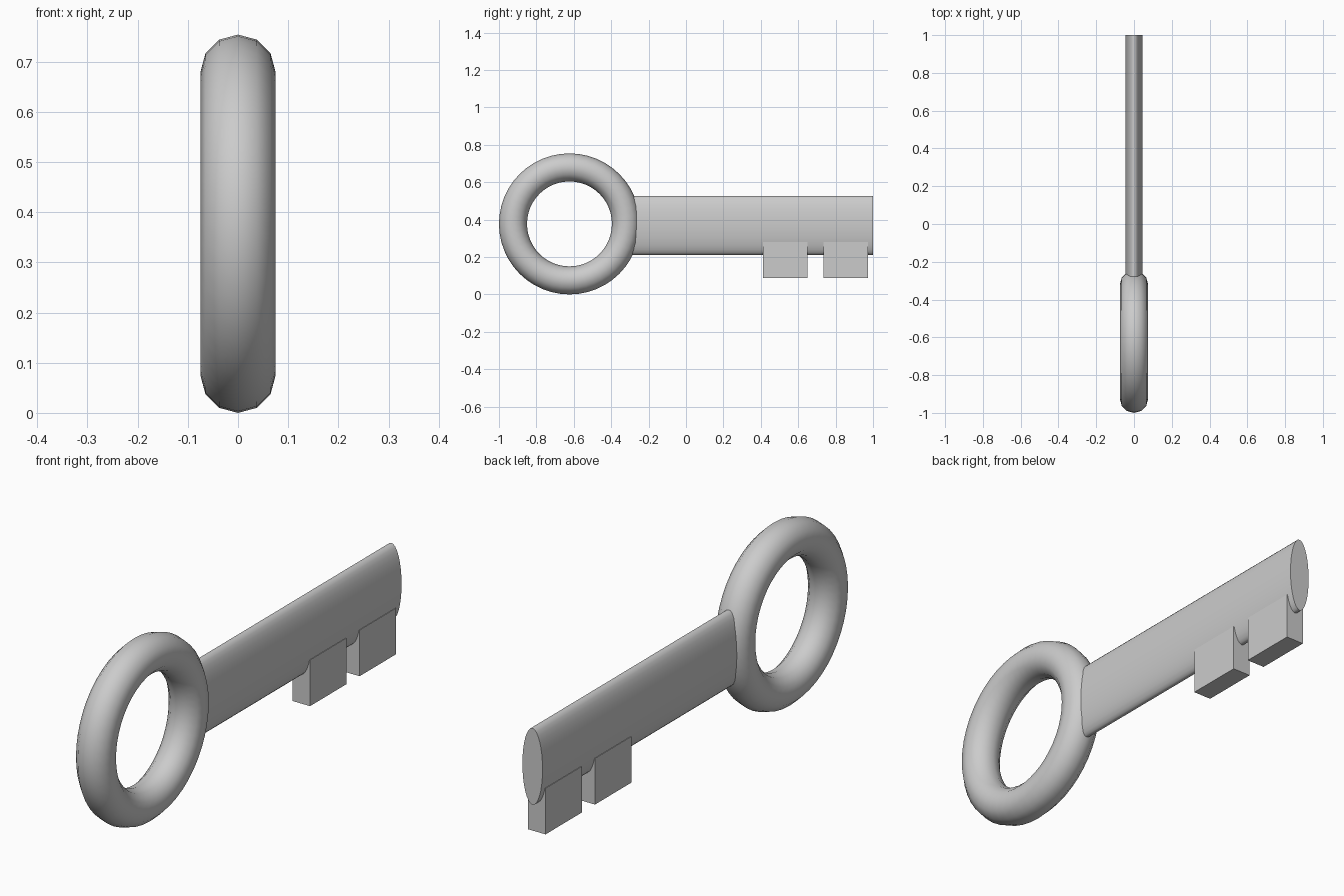
import bpy
from math import pi, radians

if "Cube" in bpy.data.objects:
    bpy.data.objects.remove(bpy.data.objects["Cube"])

MID_Z = 0.377


def smooth(obj, name, angle=40):
    obj.name = name
    bpy.ops.object.shade_smooth_by_angle(angle=radians(angle))
    return obj


# Ring handle: torus lying in the YZ plane, 12-sided tube
bpy.ops.mesh.primitive_torus_add(
    major_segments=48, minor_segments=12, major_radius=0.302, minor_radius=0.075,
    location=(0, -0.623, MID_Z), rotation=(0, pi / 2, 0))
bpy.ops.object.transform_apply(location=False, rotation=True, scale=False)
smooth(bpy.context.object, "ring_handle")

# Shaft: flattened elliptical bar running back from the ring
y0, y1 = -0.31, 1.0
bpy.ops.mesh.primitive_cylinder_add(
    vertices=32, radius=1, depth=y1 - y0,
    location=(0, (y0 + y1) / 2, 0.369), rotation=(pi / 2, 0, 0))
bpy.context.object.scale = (0.046, 0.158, 1)
bpy.ops.object.transform_apply(location=False, rotation=True, scale=True)
smooth(bpy.context.object, "shaft", 60)

# Teeth: two blocks set into the underside of the shaft
for i, (a, b) in enumerate([(0.412, 0.65), (0.735, 0.972)]):
    bpy.ops.mesh.primitive_cube_add(size=1, location=(0, (a + b) / 2, 0.184))
    tooth = bpy.context.object
    tooth.name = f"tooth_{i + 1}"
    tooth.scale = (0.08, b - a, 0.19)
    bpy.ops.object.transform_apply(location=False, rotation=False, scale=True)
